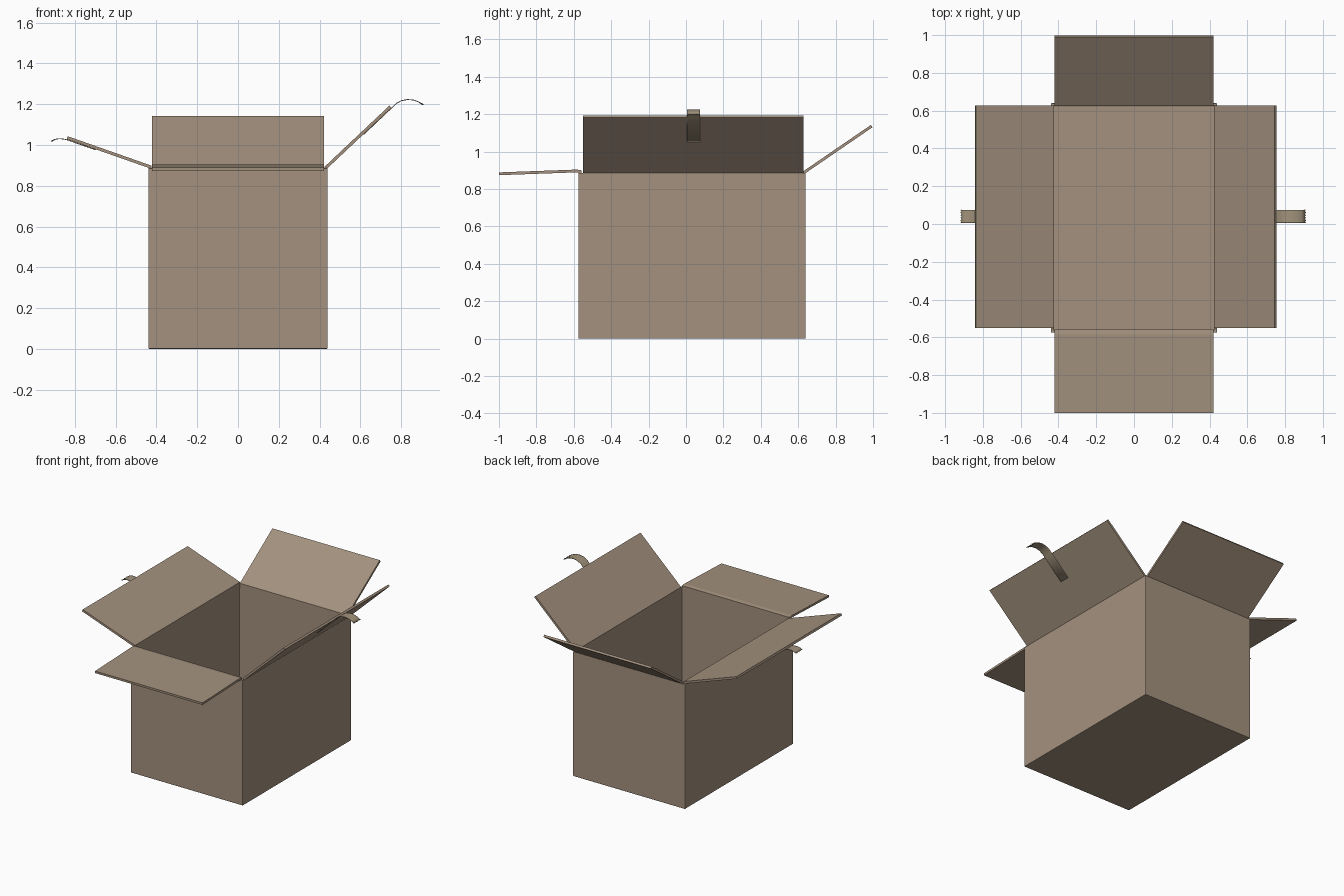
import bpy, bmesh

if "Cube" in bpy.data.objects:
    bpy.data.objects.remove(bpy.data.objects["Cube"])


def material(name, rgb):
    m = bpy.data.materials.new(name)
    m.use_nodes = True
    m.diffuse_color = (*rgb, 1)
    bsdf = m.node_tree.nodes["Principled BSDF"]
    bsdf.inputs["Base Color"].default_value = (*rgb, 1)
    bsdf.inputs["Roughness"].default_value = 0.9
    return m


cardboard = material("cardboard brown", (0.37, 0.285, 0.21))
tape_mat = material("tape tan", (0.36, 0.29, 0.20))


def finish(name, bm, mat):
    bmesh.ops.recalc_face_normals(bm, faces=bm.faces)
    mesh = bpy.data.meshes.new(name)
    bm.to_mesh(mesh)
    bm.free()
    mesh.materials.append(mat)
    ob = bpy.data.objects.new(name, mesh)
    bpy.context.collection.objects.link(ob)
    return ob


def strip(name, profile, axis, lo, hi, thick, mat, columns=1, tooth=0.0):
    """Sheet swept along an axis from an (outward, z) profile, optional torn end."""
    bm = bmesh.new()
    rows = []
    for i, (d, z) in enumerate(profile):
        row = []
        for c in range(columns + 1):
            w = lo + (hi - lo) * c / columns
            out = d
            if tooth and i == len(profile) - 1 and c % 2:
                out = d - tooth
            row.append(bm.verts.new((out, w, z) if axis == "y" else (w, out, z)))
        rows.append(row)
    for a, b in zip(rows, rows[1:]):
        for c in range(columns):
            bm.faces.new((a[c], a[c + 1], b[c + 1], b[c]))
    ob = finish(name, bm, mat)
    sol = ob.modifiers.new("thickness", "SOLIDIFY")
    sol.thickness = thick
    sol.offset = 0
    sol.use_even_offset = True
    return ob


# Open carton body: a block with its top inset and pushed down
X, Y0, Y1, TOP, WALL = 0.44, -0.575, 0.64, 0.886, 0.018
bm = bmesh.new()
bmesh.ops.create_cube(bm, size=1)
for v in bm.verts:
    v.co = (v.co.x * 2 * X, Y1 if v.co.y > 0 else Y0, TOP if v.co.z > 0 else 0)
bm.normal_update()
top = [f for f in bm.faces if f.normal.z > 0.9]
bmesh.ops.inset_region(bm, faces=top, thickness=WALL)
moved = bmesh.ops.extrude_discrete_faces(bm, faces=top)["faces"]
for f in moved:
    for v in f.verts:
        v.co.z = WALL
body = finish("carton_body", bm, cardboard)
bev = body.modifiers.new("soft_edges", "BEVEL")
bev.width = 0.004
bev.segments = 2

# Four folded lids, each rising from inside its wall
T = 0.015
strip("left_flap", [(0.431, 0.86), (0.431, 0.889), (0.748, 1.188)],
      "y", -0.55, 0.628, T, cardboard)
strip("right_flap", [(-0.431, 0.86), (-0.431, 0.893), (-0.838, 1.036)],
      "y", -0.55, 0.628, T, cardboard)
strip("back_flap", [(0.631, 0.86), (0.631, 0.888), (0.993, 1.136)],
      "x", -0.422, 0.422, T, cardboard)
strip("front_flap", [(-0.566, 0.86), (-0.566, 0.893), (-0.585, 0.896), (-1.0, 0.881)],
      "x", -0.422, 0.422, T, cardboard)

# Curled tape ends stuck beneath the side lids
tapes = {
    "left_tape": [(0.616, 1.052), (0.756, 1.184), (0.775, 1.203), (0.80, 1.217),
                  (0.83, 1.223), (0.86, 1.221), (0.885, 1.212), (0.91, 1.199)],
    "right_tape": [(-0.70, 0.977), (-0.80, 1.012), (-0.84, 1.026), (-0.86, 1.030),
                   (-0.88, 1.031), (-0.90, 1.027), (-0.918, 1.018)],
}
for name, path in tapes.items():
    side = 1 if path[-1][0] > 0 else -1
    ob = strip(name, path, "y", 0.005, 0.075, 0.004, tape_mat, 10, 0.007 * side)
    for p in ob.data.polygons:
        p.use_smooth = True
    bpy.context.view_layer.objects.active = ob
    ob.select_set(True)
    bpy.ops.object.shade_smooth_by_angle(angle=0.6)
    ob.select_set(False)
